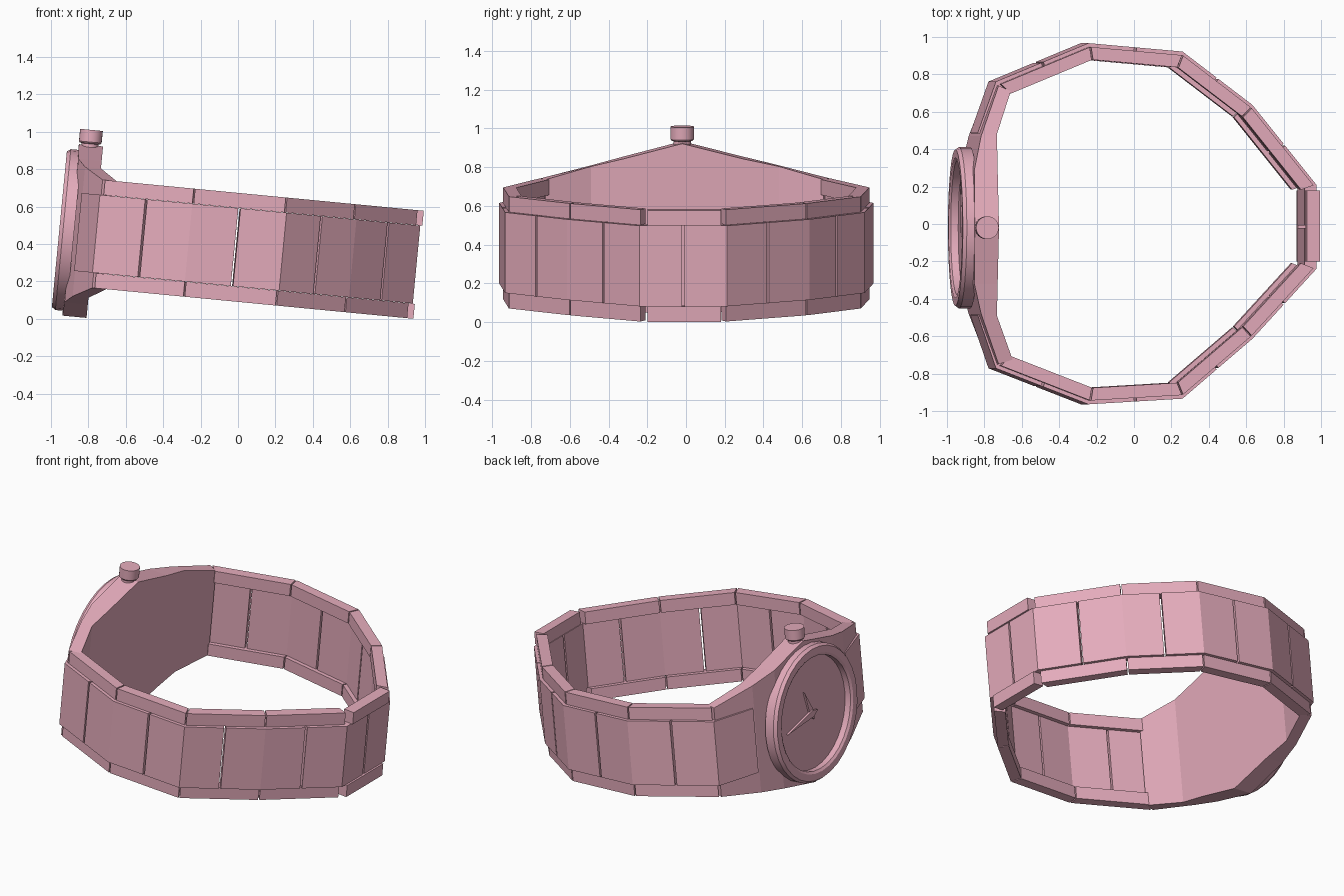
import bpy, bmesh, math
from mathutils import Matrix, Vector

if "Cube" in bpy.data.objects:
    bpy.data.objects.remove(bpy.data.objects["Cube"])

# The watch is modelled upright, then tilted about y
TILT = Matrix.Translation((0, 0, 0.382)) @ Matrix.Rotation(math.radians(5.5), 4, 'Y')
rose = bpy.data.materials.new("rose_metal")
rose.diffuse_color = (0.78, 0.41, 0.50, 1)
rose.use_nodes = True
rose.node_tree.nodes["Principled BSDF"].inputs["Base Color"].default_value = rose.diffuse_color


def finish(name, bm, smooth=False):
    bmesh.ops.recalc_face_normals(bm, faces=bm.faces)
    bm.transform(TILT)
    me = bpy.data.meshes.new(name)
    bm.to_mesh(me)
    bm.free()
    ob = bpy.data.objects.new(name, me)
    bpy.context.collection.objects.link(ob)
    me.materials.append(rose)
    if smooth:
        bpy.context.view_layer.objects.active = ob
        ob.select_set(True)
        bpy.ops.object.shade_smooth_by_angle(angle=math.radians(30))
        ob.select_set(False)
    return ob


def add_loft(bm, rings, closed=False):
    loops = [[bm.verts.new(p) for p in r] for r in rings]
    n = len(loops[0])
    pairs = list(zip(loops, loops[1:]))
    if closed:
        pairs.append((loops[-1], loops[0]))
    for a, b in pairs:
        for i in range(n):
            j = (i + 1) % n
            bm.faces.new((a[i], a[j], b[j], b[i]))
    if not closed:
        bm.faces.new(loops[0])
        bm.faces.new(loops[-1])


def add_prism(bm, pts, z0, z1):
    add_loft(bm, [[(p[0], p[1], z) for p in pts] for z in (z0, z1)])


# Outline of the bracelet, counter-clockwise, from case to case
path = [Vector(p) for p in [
    (-0.86, -0.48), (-0.76, -0.77), (-0.265, -0.962), (0.24, -0.932), (0.615, -0.612),
    (0.957, -0.24), (0.957, 0.21), (0.615, 0.635), (0.24, 0.92), (-0.265, 0.965),
    (-0.76, 0.76), (-0.86, 0.48)]]


def normal(i):
    d = (path[i + 1] - path[i]).normalized()
    return Vector((d.y, -d.x))


def miter(i, dist):
    a, b = normal(i - 1), normal(i)
    return path[i] + (a + b) * dist / (1 + a.dot(b))


# Edge links: upper and lower row, one per side
for row, z0, z1 in (("upper", 0.21, 0.29), ("lower", -0.29, -0.21)):
    bm = bmesh.new()
    for i in range(1, 10):
        if i == 5:  # clasp link stands slightly proud
            quad = [(0.90, -0.2), (0.97, -0.2), (0.97, 0.18), (0.90, 0.18)]
        else:
            a, b = miter(i, -0.018), miter(i + 1, -0.018)
            c, d = miter(i + 1, -0.085), miter(i, -0.085)
            t = (b - a).normalized() * 0.004
            quad = [a + t, b - t, c - t, d + t]
        add_prism(bm, quad, z0, z1)
    finish(row + "_edge_links", bm)

# Centre links: bent at each corner, split at the middle of each side
bm = bmesh.new()
for i in range(1, 11):
    a = path[0] if i == 1 else (path[i - 1] + path[i]) / 2
    b = path[11] if i == 10 else (path[i] + path[i + 1]) / 2
    a = a + (path[i] - a).normalized() * 0.006
    b = b + (path[i] - b).normalized() * 0.006
    na, nb = normal(i - 1), normal(i)
    o, t = 0.002, -0.06
    add_prism(bm, [a + na * o, miter(i, o), b + nb * o,
                   b + nb * t, miter(i, t), a + na * t], -0.209, 0.209)
finish("centre_links", bm)

# Case: stations across y (y outer, y inner, x outer, x inner, top, bottom)
bm = bmesh.new()
rings = []
for yo, yi, xo, xi, h, low in [
        (-0.75, -0.725, -0.755, -0.68, 0.29, 0.29), (-0.48, -0.49, -0.855, -0.77, 0.35, 0.345),
        (-0.32, -0.32, -0.895, -0.77, 0.39, 0.38), (-0.02, -0.02, -0.90, -0.77, 0.468, 0.453),
        (0.29, 0.29, -0.895, -0.77, 0.39, 0.38), (0.47, 0.48, -0.855, -0.77, 0.35, 0.345),
        (0.74, 0.71, -0.755, -0.69, 0.29, 0.29)]:
    rings.append([(xo, yo, -low), (xo, yo, h), (xi, yi, h), (xi, yi, -low)])
add_loft(bm, rings)
finish("case", bm)

CY, CZ = -0.02, 0.005
N = 32


def dial_ring(r, x):
    return [(x, CY + r * math.cos(k * math.tau / N), CZ + r * math.sin(k * math.tau / N))
            for k in range(N)]


# Bezel: profile (radius, x) spun round the dial axis
bm = bmesh.new()
profile = [(0.432, -0.88), (0.432, -0.94), (0.418, -0.96), (0.375, -0.96), (0.36, -0.95), (0.36, -0.88)]
add_loft(bm, [dial_ring(r, x) for r, x in profile], closed=True)
finish("bezel", bm, True)

# Dial disc
bm = bmesh.new()
add_loft(bm, [dial_ring(0.362, x) for x in (-0.91, -0.89)])
finish("dial", bm)

# Hands: tapered blades pointing to (y, z)
for name, ty, tz, x in (("hour_hand", 0.06, 0.155, -0.922), ("minute_hand", 0.27, -0.04, -0.93)):
    tip = Vector((ty, tz))
    d = tip.normalized()
    s = Vector((-d.y, d.x)) * 0.022
    blade = [-d * 0.05, s, tip, -s]
    bm = bmesh.new()
    add_loft(bm, [[(xx, CY + p.x, p.y) for p in blade] for xx in (x, x + 0.015)])
    finish(name, bm)

# Crown: neck and knob on top of the case
bm = bmesh.new()
M = 24
add_loft(bm, [[(-0.84 + r * math.cos(k * math.tau / M), CY + r * math.sin(k * math.tau / M), z)
               for k in range(M)]
              for r, z in [(0.045, 0.42), (0.045, 0.475), (0.056, 0.478), (0.061, 0.485),
                           (0.061, 0.55)]])
finish("crown", bm, True)
